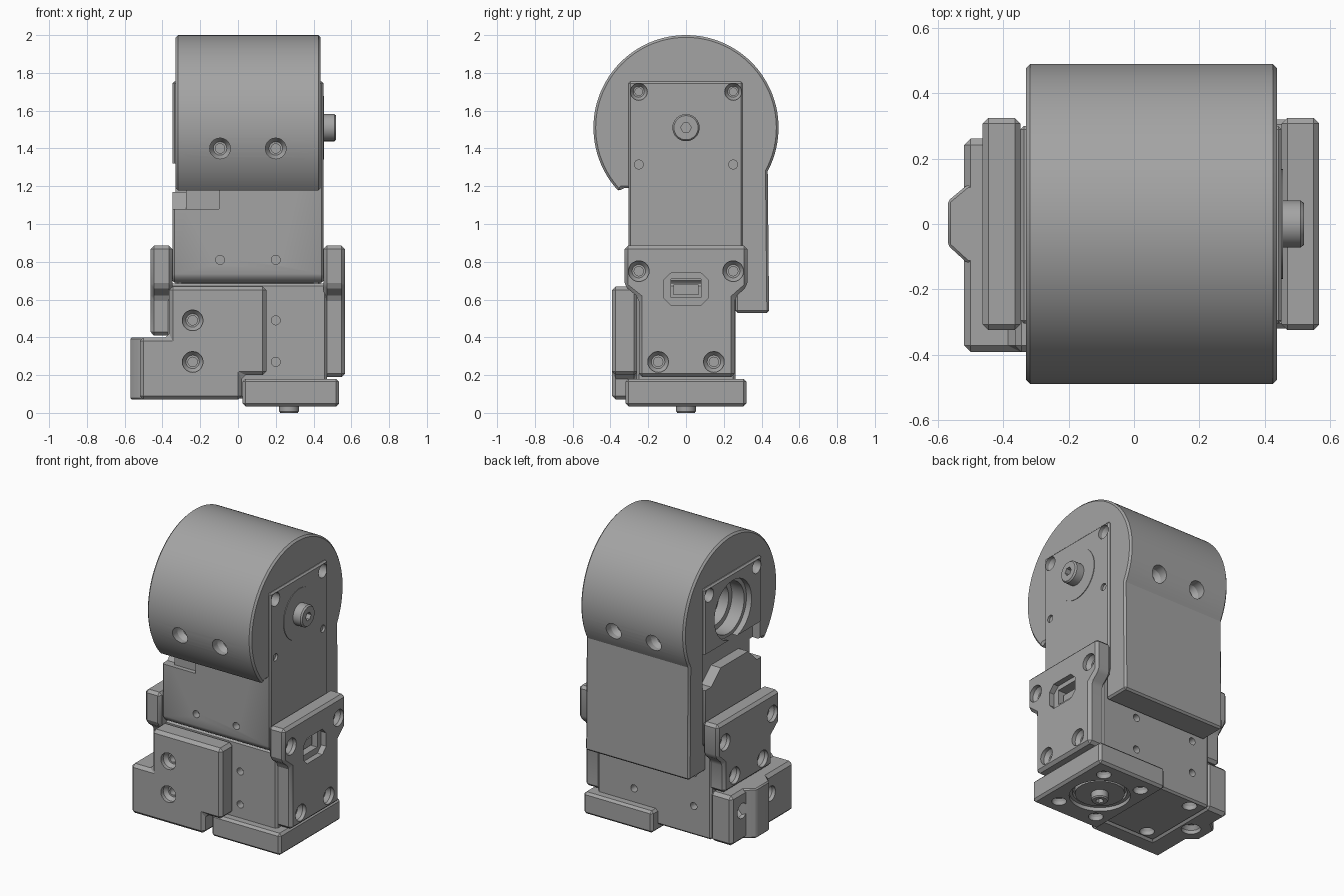
import bpy, bmesh
from math import sin, cos, pi, radians
from mathutils import Vector

cube = bpy.data.objects.get("Cube")
if cube:
    bpy.data.objects.remove(cube)

grey = bpy.data.materials.new("plain_grey")
grey.use_nodes = True
colour = (0.37, 0.37, 0.37, 1)
grey.diffuse_color = colour
grey.node_tree.nodes["Principled BSDF"].inputs["Base Color"].default_value = colour

PLACE = {"x": lambda a, b, t: (t, a, b),
         "y": lambda a, b, t: (a, t, b),
         "z": lambda a, b, t: (a, b, t)}


def finish(name, bm):
    bmesh.ops.recalc_face_normals(bm, faces=bm.faces)
    me = bpy.data.meshes.new(name)
    bm.to_mesh(me)
    bm.free()
    me.materials.append(grey)
    ob = bpy.data.objects.new(name, me)
    bpy.context.collection.objects.link(ob)
    return ob


def bake(ob):
    dg = bpy.context.evaluated_depsgraph_get()
    me = bpy.data.meshes.new_from_object(ob.evaluated_get(dg))
    ob.modifiers.clear()
    ob.data = me


def loft(name, rings):
    bm = bmesh.new()
    loops = [[bm.verts.new(p) for p in ring] for ring in rings]
    for lo, hi in zip(loops, loops[1:]):
        for i in range(len(lo)):
            bm.faces.new((lo[i - 1], lo[i], hi[i], hi[i - 1]))
    bm.faces.new(loops[0])
    bm.faces.new(loops[-1])
    return finish(name, bm)


def prism(name, axis, pts, lo, hi, bevel=0):
    """Extrude a 2D outline along an axis, with chamfered edges."""
    ob = loft(name, [[PLACE[axis](a, b, t) for a, b in pts] for t in (lo, hi)])
    if bevel:
        mod = ob.modifiers.new("chamfer", "BEVEL")
        mod.width, mod.segments = bevel, 1
        mod.limit_method, mod.angle_limit = "ANGLE", radians(32)
        bake(ob)
    return ob


def box(name, x, y, z, bevel=0):
    return prism(name, "z", [(x[0], y[0]), (x[1], y[0]), (x[1], y[1]), (x[0], y[1])], *z, bevel)


def lathe(name, axis, a, b, profile, n=32):
    """Turn (position, radius) steps round an axis through a, b."""
    return loft(name, [[PLACE[axis](a + r * cos(2 * pi * i / n), b + r * sin(2 * pi * i / n), t)
                        for i in range(n)] for t, r in profile])


def cut(cutter, *targets):
    for ob in targets:
        mod = ob.modifiers.new("cut", "BOOLEAN")
        mod.operation, mod.solver, mod.object = "DIFFERENCE", "EXACT", cutter
        bake(ob)
    bpy.data.objects.remove(cutter)


def screw_hole(axis, a, b, surface, side, *targets, r=0.055, depth=0.05):
    """Counterbored hole; side is the outward direction."""
    steps = [(0.2, r), (-depth * 0.5, r), (-depth, r * 0.65), (-depth, r * 0.45), (-depth - 0.04, r * 0.45)]
    cut(lathe("hole", axis, a, b, [(surface + side * t, q) for t, q in steps], 20), *targets)


def pin_hole(axis, a, b, surface, side, target):
    cut(lathe("hole", axis, a, b, [(surface + side * t, 0.024) for t in (0.02, -0.05)], 16), target)


# Round head shroud with its long back panel
arc = [(0.49 * cos(t), 1.51 + 0.49 * sin(t))
       for t in [radians(-28 + i * 252 / 80) for i in range(81)]]
shroud = prism("head_shroud", "x",
               [(0.26, 0.53), (0.44, 0.53)] + arc + [(-0.34, 1.19), (0.26, 1.19)],
               -0.33, 0.437, 0.034)

# Upper actuator body
upper = prism("upper_body", "x",
              [(-0.305, 0.725), (-0.27, 0.69), (0.27, 0.69), (0.3, 0.72), (0.3, 1.755), (-0.305, 1.755)],
              -0.347, 0.452, 0.01)

# Side recess, front pocket and bearing seat
cut(prism("recess", "x", [(-0.307, 1.32), (0.3, 1.32), (0.3, 1.08), (0.23, 1.08), (0.13, 1.17),
                          (-0.16, 1.17), (-0.25, 1.08), (-0.307, 1.08)], -0.5, -0.275), upper, shroud)
cut(box("pocket", (-0.36, -0.1), (-0.33, -0.275), (1.08, 1.2)), upper)
cut(lathe("bearing_bore", "x", 0, 1.51, [(-0.5, 0.195), (-0.31, 0.195), (-0.31, 0.17), (-0.22, 0.17),
                                         (-0.22, 0.135), (-0.15, 0.135)], 48), upper, shroud)

for y in (-0.25, 0.25):
    screw_hole("x", y, 1.7, 0.452, 1, upper, shroud, r=0.045)
    screw_hole("x", y, 1.7, -0.347, -1, upper, shroud, r=0.045)
    pin_hole("x", y, 1.315, 0.452, 1, upper)
for x in (-0.095, 0.2):
    for side in (-1, 1):
        screw_hole("y", x, 1.4, side * 0.46, side, shroud, depth=0.07)
    pin_hole("y", x, 0.81, -0.305, -1, upper)

# Output disc and hollow shaft
lathe("output_disc", "x", 0, 1.51, [(0.44, 0.168), (0.456, 0.168)], 48)
shaft = lathe("output_shaft", "x", 0, 1.51, [(0.44, 0.072), (0.51, 0.072), (0.52, 0.064)])
cut(lathe("socket", "x", 0, 1.51, [(0.48, 0.028), (0.6, 0.028)], 6), shaft)

# Lower actuator body
lower = box("lower_body", (-0.37, 0.47), (-0.262, 0.262), (0.075, 0.685), 0.012)
box("body_joint", (-0.3, 0.4), (-0.24, 0.24), (0.66, 0.72))
for z in (0.27, 0.49):
    pin_hole("y", 0.2, z, -0.262, -1, lower)
    for x in (-0.24, 0.2):
        pin_hole("y", x, z, 0.262, 1, lower)
for y in (-0.2, 0.2):
    screw_hole("z", -0.27, y, 0.075, -1, lower, r=0.045)


# Side brackets joining the two bodies
def bracket(name, lo, hi, bottom, surface, side):
    outline = [(-0.25, bottom), (0.257, bottom), (0.257, 0.61), (0.325, 0.67),
               (0.325, 0.885), (-0.325, 0.885), (-0.325, 0.67), (-0.25, 0.61)]
    ob = prism(name, "x", outline, lo, hi, 0.018)
    for y in (-0.25, 0.25):
        screw_hole("x", y, 0.75, surface, side, ob)
        screw_hole("x", y * 0.59, bottom + 0.08, surface, side, ob)
    return ob


left = bracket("left_bracket", 0.452, 0.567, 0.19, 0.567, 1)
bracket("right_bracket", -0.463, -0.347, 0.41, -0.463, -1)
window = [(-0.12, 0.61), (-0.08, 0.57), (0.08, 0.57), (0.12, 0.61),
          (0.12, 0.7), (0.08, 0.74), (-0.08, 0.74), (-0.12, 0.7)]
cut(prism("window", "x", window, 0.53, 0.7), left)
cut(box("slot", (0.4, 0.7), (-0.08, 0.08), (0.61, 0.71)), left)
box("connector", (0.44, 0.5), (-0.065, 0.065), (0.625, 0.68))

# Front guard plate wrapping round the right side
guard = prism("front_guard", "y", [(-0.52, 0.07), (0.02, 0.07), (0.02, 0.2), (0.15, 0.2), (0.15, 0.67),
                                   (-0.365, 0.67), (-0.365, 0.4), (-0.52, 0.4)], -0.392, -0.255, 0.02)
wrap = box("side_guard", (-0.52, -0.36), (-0.392, 0.262), (0.07, 0.4), 0.02)
for z in (0.27, 0.49):
    screw_hole("y", -0.24, z, -0.392, -1, guard)
for y in (-0.15, 0.15):
    screw_hole("x", y, 0.27, -0.52, -1, wrap, r=0.05)
rib = prism("side_guard_rib", "z", [(-0.45, -0.12), (-0.51, -0.12), (-0.57, -0.065),
                                    (-0.57, 0.07), (-0.51, 0.12), (-0.45, 0.12)], 0.07, 0.4, 0.008)
screw_hole("z", -0.45, 0, 0.07, -1, rib, wrap, r=0.06)

# Foot plate with recessed ring and lower shaft
foot = box("foot_plate", (0.025, 0.535), (-0.32, 0.32), (0.035, 0.18), 0.015)
cut(lathe("ring_recess", "z", 0.27, 0, [(-0.1, 0.185), (0.06, 0.185), (0.06, 0.165), (0.09, 0.165)], 48),
    foot, lower)
lathe("foot_disc", "z", 0.27, 0, [(0.05, 0.15), (0.1, 0.15)], 48)
lower_shaft = lathe("lower_shaft", "z", 0.27, 0, [(0, 0.046), (0.008, 0.052), (0.09, 0.052)])
cut(lathe("socket", "z", 0.27, 0, [(-0.1, 0.025), (0.04, 0.025)], 6), lower_shaft)
for x in (0.125, 0.415):
    for y in (-0.21, 0.21):
        screw_hole("z", x, y, 0.035, -1, foot, r=0.045)

# Smooth the round surfaces while keeping edges crisp
bpy.ops.object.select_all(action="DESELECT")
for ob in bpy.context.collection.objects:
    if ob.type == "MESH":
        ob.select_set(True)
        bpy.context.view_layer.objects.active = ob
bpy.ops.object.shade_smooth_by_angle(angle=radians(25))
